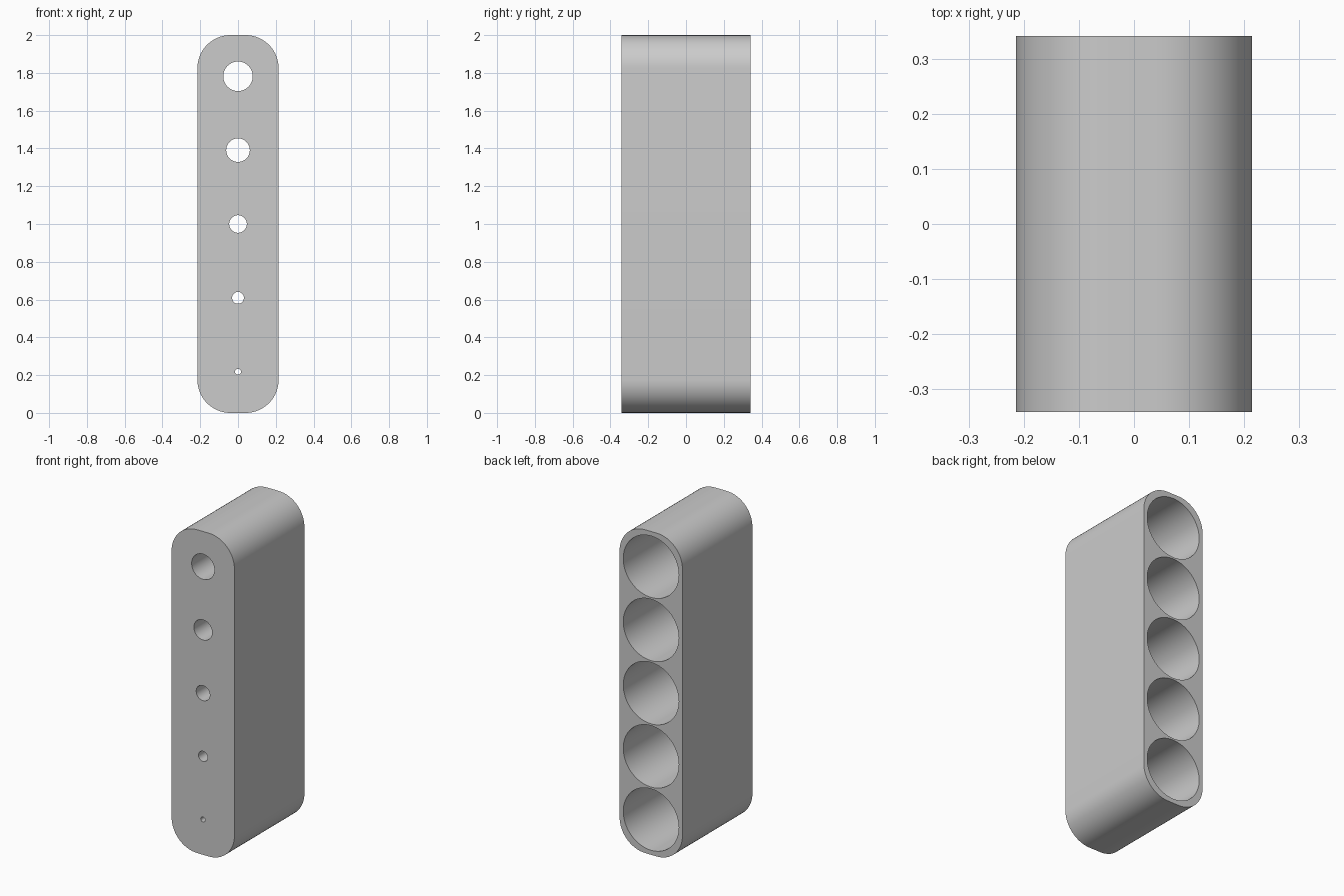
import bpy, bmesh, math
from mathutils import Matrix

if "Cube" in bpy.data.objects:
    bpy.data.objects.remove(bpy.data.objects["Cube"], do_unlink=True)

WIDTH, DEPTH, HEIGHT, CORNER = 0.43, 0.684, 2.0, 0.175
BORE_R, FLOOR, PITCH = 0.19, 0.25, 0.391

grey = bpy.data.materials.new("plain grey")
grey.use_nodes = True
grey.diffuse_color = (0.6, 0.6, 0.6, 1)
grey.node_tree.nodes["Principled BSDF"].inputs["Base Color"].default_value = grey.diffuse_color


def make_object(name, bm):
    bmesh.ops.recalc_face_normals(bm, faces=bm.faces)
    mesh = bpy.data.meshes.new(name)
    bm.to_mesh(mesh)
    bm.free()
    mesh.materials.append(grey)
    obj = bpy.data.objects.new(name, mesh)
    bpy.context.collection.objects.link(obj)
    return obj


def well_cutter(z, hole_r):
    """Stepped round plug: narrow through the front, wide at the back."""
    bm = bmesh.new()
    front, step, back = -DEPTH / 2 - 0.1, -DEPTH / 2 + FLOOR, DEPTH / 2 + 0.1
    rings = []
    for r, y in ((hole_r, front), (hole_r, step), (BORE_R, step), (BORE_R, back)):
        place = Matrix.Translation((0, y, z)) @ Matrix.Rotation(math.pi / 2, 4, "X")
        rings.append(bmesh.ops.create_circle(bm, segments=64, radius=r, matrix=place)["verts"])
    for a, b in zip(rings, rings[1:]):
        for i in range(len(a)):
            j = (i + 1) % len(a)
            bm.faces.new((a[i], a[j], b[j], b[i]))
    bm.faces.new(rings[0])
    bm.faces.new(rings[-1])
    return make_object("well_cutter", bm)


# Block with its four long edges rounded
bm = bmesh.new()
bmesh.ops.create_cube(bm, size=1, matrix=Matrix.Translation((0, 0, HEIGHT / 2))
                      @ Matrix.Diagonal((WIDTH, DEPTH, HEIGHT, 1)))
long_edges = [e for e in bm.edges if abs(e.verts[0].co.y - e.verts[1].co.y) > 0.1]
bmesh.ops.bevel(bm, geom=long_edges, offset=CORNER, segments=16, profile=0.5, affect="EDGES")
block = make_object("block", bm)
bpy.context.view_layer.objects.active = block
block.select_set(True)

# Five equal wells, with front holes growing toward the top
for n in range(5):
    cutter = well_cutter(HEIGHT / 2 + (n - 2) * PITCH, 0.0156 * (n + 1))
    cutter.hide_render = True
    cut = block.modifiers.new("well", "BOOLEAN")
    cut.operation, cut.solver, cut.object = "DIFFERENCE", "EXACT", cutter
    bpy.ops.object.modifier_apply(modifier=cut.name)
    bpy.data.objects.remove(cutter, do_unlink=True)

bpy.ops.object.shade_smooth_by_angle(angle=math.radians(30))
